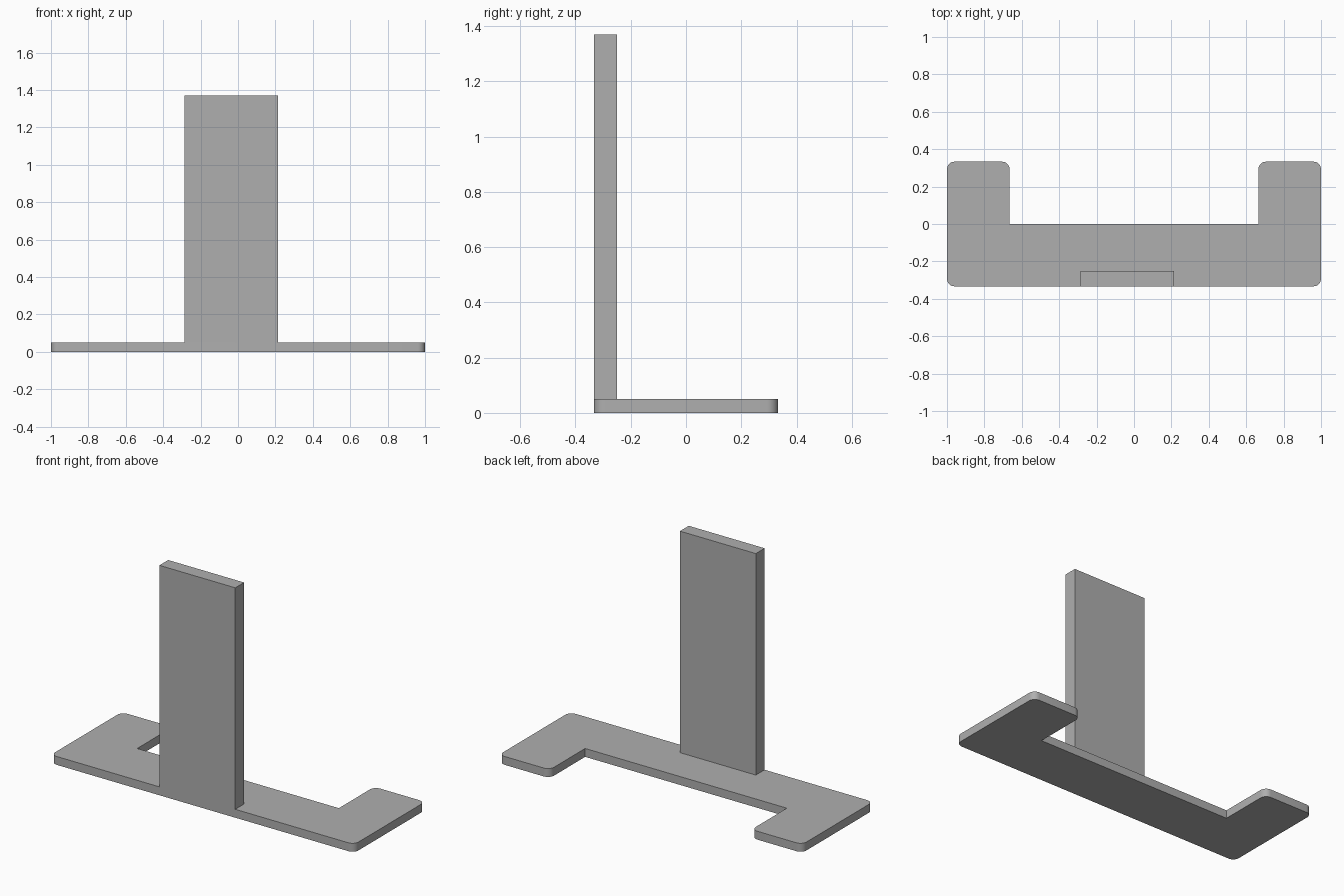
import bpy, bmesh
from math import cos, sin, pi, radians
from mathutils import Vector

cube = bpy.data.objects.get("Cube")
if cube:
    bpy.data.objects.remove(cube, do_unlink=True)

grey = bpy.data.materials.new("plain grey")
grey.use_nodes = True
colour = (0.43, 0.43, 0.43, 1)
grey.diffuse_color = colour
grey.node_tree.nodes["Principled BSDF"].inputs["Base Color"].default_value = colour

HALF_DEPTH = 0.333
PLATE_TOP = 0.05
RADIUS = 0.04


def prism(name, outline, bottom, top):
    """Extrude a counter-clockwise outline from bottom to top."""
    bm = bmesh.new()
    face = bm.faces.new([bm.verts.new((x, y, bottom)) for x, y in outline])
    grown = bmesh.ops.extrude_face_region(bm, geom=[face], use_keep_orig=True)
    verts = [v for v in grown["geom"] if isinstance(v, bmesh.types.BMVert)]
    bmesh.ops.translate(bm, verts=verts, vec=(0, 0, top - bottom))
    bmesh.ops.recalc_face_normals(bm, faces=bm.faces)
    mesh = bpy.data.meshes.new(name)
    bm.to_mesh(mesh)
    bm.free()
    mesh.materials.append(grey)
    obj = bpy.data.objects.new(name, mesh)
    bpy.context.collection.objects.link(obj)
    return obj


def corner(x, y, start, steps=8):
    """Quarter-circle corner of a counter-clockwise outline."""
    mid = start + pi / 4
    cx = x - RADIUS * (1 if cos(mid) > 0 else -1)
    cy = y - RADIUS * (1 if sin(mid) > 0 else -1)
    angles = [start + pi / 2 * i / steps for i in range(steps + 1)]
    return [(cx + RADIUS * cos(a), cy + RADIUS * sin(a)) for a in angles]


# U-shaped base plate: right half of the outline, then its mirror image
ARM_INNER = 0.665
half = (corner(1, -HALF_DEPTH, -pi / 2) + corner(1, HALF_DEPTH, 0)
        + corner(ARM_INNER, HALF_DEPTH, pi / 2) + [(ARM_INNER, 0)])
outline = half + [(-x, y) for x, y in reversed(half)]
base = prism("base_plate", outline, 0, PLATE_TOP)

# Upright panel, flush with the front edge and slightly off centre
x0, x1, back = -0.285, 0.215, -0.25
panel = prism("upright_panel",
              [(x0, -HALF_DEPTH), (x1, -HALF_DEPTH), (x1, back), (x0, back)],
              PLATE_TOP, 1.37)

# Smooth the rounded corners only
bpy.ops.object.select_all(action="DESELECT")
base.select_set(True)
bpy.context.view_layer.objects.active = base
bpy.ops.object.shade_smooth_by_angle(angle=radians(30))
